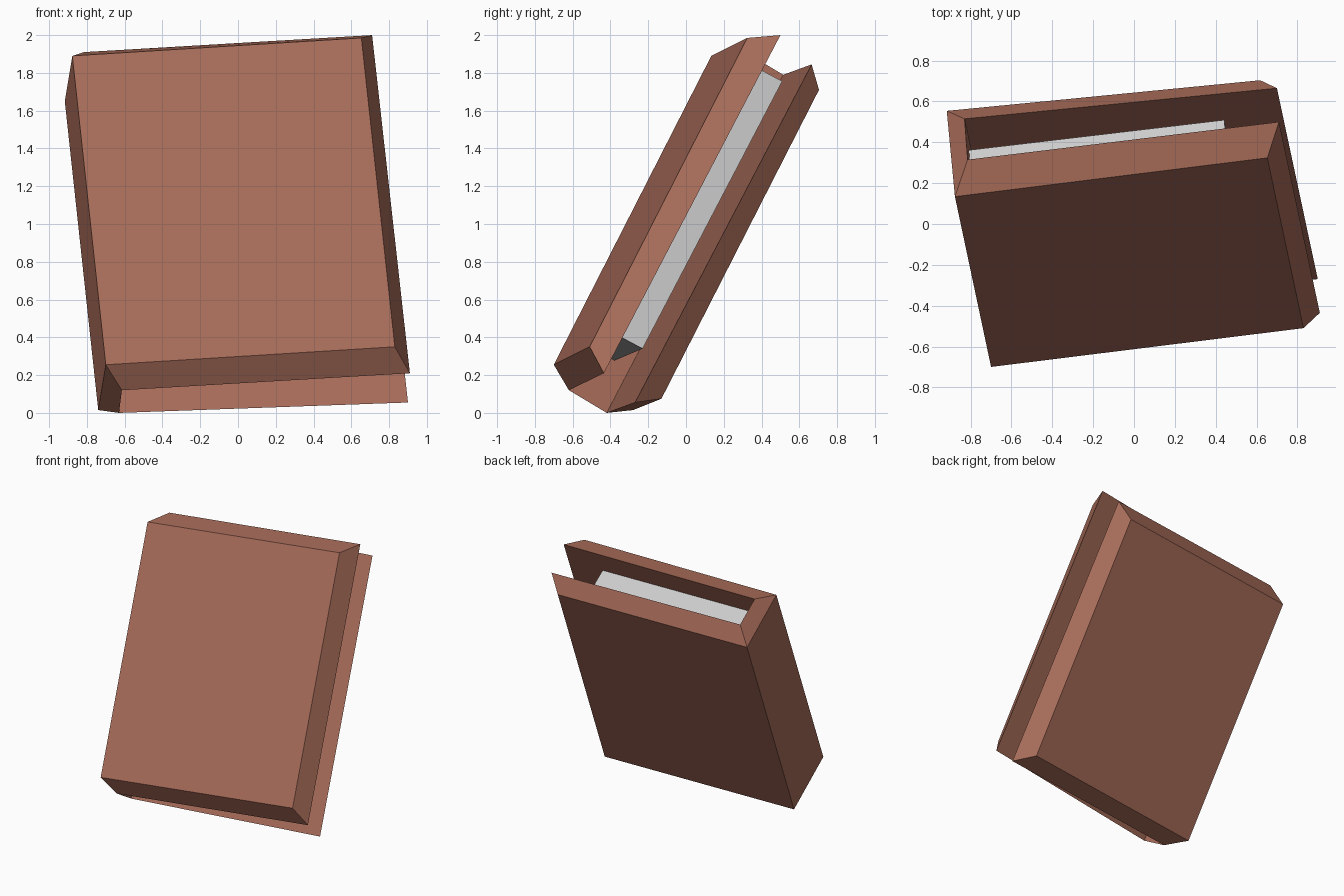
import bpy, bmesh
from mathutils import Vector, Matrix

if "Cube" in bpy.data.objects:
    bpy.data.objects.remove(bpy.data.objects["Cube"])


def finish(bm, name, mat=None):
    bmesh.ops.recalc_face_normals(bm, faces=bm.faces)
    mesh = bpy.data.meshes.new(name)
    bm.to_mesh(mesh)
    bm.free()
    obj = bpy.data.objects.new(name, mesh)
    bpy.context.collection.objects.link(obj)
    if mat:
        mesh.materials.append(mat)
    return obj


leather = bpy.data.materials.new("cover_brown")
leather.diffuse_color = (0.39, 0.15, 0.10, 1)
leather.use_nodes = True
leather.node_tree.nodes["Principled BSDF"].inputs["Base Color"].default_value = leather.diffuse_color

# Cover: C-shaped section at the lower end, swept up the leaning direction.
# The outside is shorter than the inside, which bevels every rim.
outer = [(0.83, -0.51, 0.35), (-0.70, -0.70, 0.255),
         (-0.74, -0.28, 0.015), (0.795, -0.13, 0.075)]
inner = [(0.91, -0.435, 0.21), (-0.615, -0.62, 0.12),
         (-0.63, -0.42, 0.0), (0.90, -0.27, 0.055)]
rise_outer = Vector((-0.177, 0.834, 1.635))
rise_inner = Vector((-0.20, 0.935, 1.79))

bm = bmesh.new()
rings = []
for points, rise in ((outer, rise_outer), (inner, rise_inner)):
    low = [bm.verts.new(p) for p in points]
    high = [bm.verts.new(Vector(p) + rise) for p in points]
    rings.append((low, high))
(ol, oh), (il, ih) = rings
for i in range(3):
    j = i + 1
    bm.faces.new((ol[i], ol[j], oh[j], oh[i]))   # outside of boards and spine
    bm.faces.new((il[i], il[j], ih[j], ih[i]))   # inside of boards and spine
    bm.faces.new((ol[i], ol[j], il[j], il[i]))   # lower rim
    bm.faces.new((oh[i], oh[j], ih[j], ih[i]))   # upper rim
for i in (0, 3):
    bm.faces.new((ol[i], oh[i], ih[i], il[i]))   # fore edges
finish(bm, "book_cover", leather)

# Page block: a box lying against the front board and the spine
up = rise_inner.normalized()
across = Vector((0.99, 0.123, 0.061))
across = (across - up * across.dot(up)).normalized()
out = across.cross(up)
size = (1.265, 0.142, 1.605)
corner = Vector((0.60, -0.23, 0.34))             # lower, back, fore-edge corner
centre = corner - across * size[0] / 2 + out * size[1] / 2 + up * size[2] / 2
frame = Matrix((across, out, up)).transposed().to_4x4()
bm = bmesh.new()
bmesh.ops.create_cube(bm, size=1, matrix=Matrix.Translation(centre) @ frame
                      @ Matrix.Diagonal((*size, 1)))
finish(bm, "page_block")
